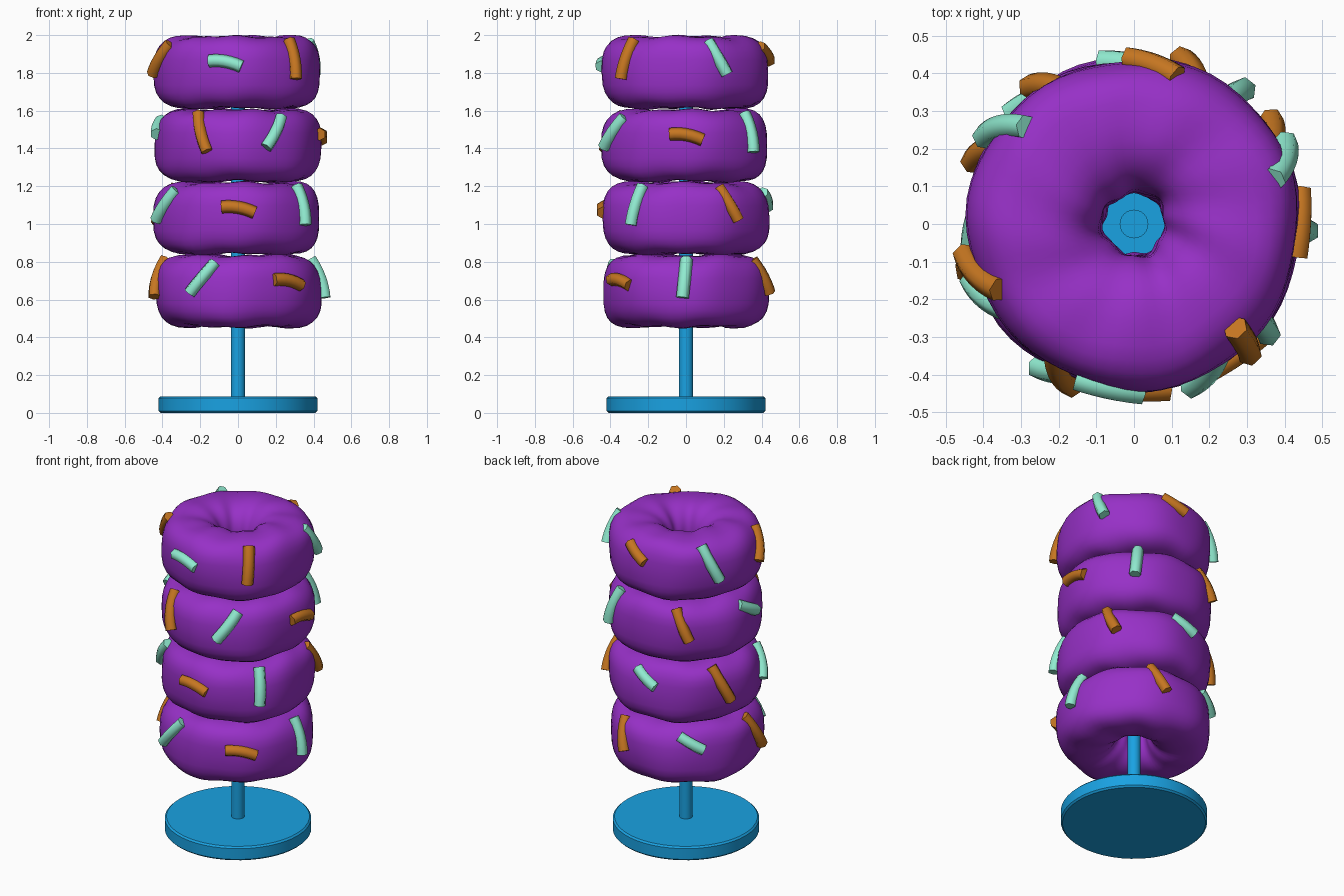
import bpy, bmesh, math
from mathutils import Vector

if "Cube" in bpy.data.objects:
    bpy.data.objects.remove(bpy.data.objects["Cube"])


def material(name, rgb):
    m = bpy.data.materials.new(name)
    m.diffuse_color = (*rgb, 1)
    m.use_nodes = True
    m.node_tree.nodes["Principled BSDF"].inputs["Base Color"].default_value = m.diffuse_color
    return m


BLUE = material("blue", (0.01, 0.36, 0.76))
PURPLE = material("purple", (0.31, 0.03, 0.57))
ORANGE = material("orange", (0.56, 0.18, 0.015))
MINT = material("mint", (0.28, 0.83, 0.63))


def finish(bm, name, mat, angle=40):
    bmesh.ops.recalc_face_normals(bm, faces=bm.faces)
    me = bpy.data.meshes.new(name)
    bm.to_mesh(me)
    bm.free()
    ob = bpy.data.objects.new(name, me)
    bpy.context.collection.objects.link(ob)
    me.materials.append(mat)
    bpy.ops.object.select_all(action='DESELECT')
    ob.select_set(True)
    bpy.context.view_layer.objects.active = ob
    bpy.ops.object.shade_smooth_by_angle(angle=math.radians(angle))
    return ob


def bridge(bm, a, b):
    n = len(a)
    for i in range(n):
        bm.faces.new((a[i], a[(i + 1) % n], b[(i + 1) % n], b[i]))


def lathe(name, profile, mat, sides=48):
    bm = bmesh.new()
    rings = [[bm.verts.new((r * math.cos(i * math.tau / sides),
                            r * math.sin(i * math.tau / sides), z))
              for i in range(sides)] for r, z in profile]
    for a, b in zip(rings, rings[1:]):
        bridge(bm, a, b)
    bm.faces.new(rings[0])
    bm.faces.new(rings[-1])
    return finish(bm, name, mat, 30)


def power(v, e):
    return math.copysign(abs(v) ** e, v)


def donut(name, zc, turn, major=60, minor=28):
    """Lumpy ring: boxy outside, rounder funnel inside."""
    bm = bmesh.new()
    rings = []
    for i in range(major):
        t = math.tau * i / major
        ring = []
        for j in range(minor):
            p = math.tau * j / minor
            c, s = math.cos(p), math.sin(p)
            e = 2 / 2.9 if c > 0 else 2 / 2.2
            r = 0.262 + 0.178 * power(c, e)
            h = 0.19 * power(s, 2 / 2.9 if c > 0 else 2 / 2.4)
            # soft dough lumps
            r += 0.006 * math.sin(3 * t + 2 * p) + 0.004 * math.sin(7 * t - p)
            h += s * (0.005 * math.sin(4 * t + 1.5 * s) + 0.004 * math.sin(9 * t + 2 * c))
            a = t + turn
            ring.append(bm.verts.new((r * math.cos(a), r * math.sin(a), zc + h)))
        rings.append(ring)
    for i in range(major):
        bridge(bm, rings[i], rings[(i + 1) % major])
    return finish(bm, name, PURPLE, 80)


def sprinkle(name, zc, angle, t0, t1, h0, h1, arch, mat, steps=6, sides=6):
    """Bent rod following the donut's outer wall."""
    pts = []
    for k in range(steps + 1):
        f = k / steps
        h = h0 + (h1 - h0) * f + arch * 4 * f * (1 - f)
        r = 0.46 - 0.097 * (h + 0.03) - 1.39 * (h + 0.03) ** 2
        a = angle + (t0 + (t1 - t0) * f) / 0.43
        pts.append(Vector((r * math.cos(a), r * math.sin(a), zc + h)))
    out = Vector((math.cos(angle), math.sin(angle), 0))
    bm = bmesh.new()
    rings = []
    for k, p in enumerate(pts):
        d = (pts[min(k + 1, steps)] - pts[max(k - 1, 0)]).normalized()
        u = d.cross(out).normalized()
        v = d.cross(u)
        rings.append([bm.verts.new(p + 0.034 * (u * math.cos(q) + v * math.sin(q)))
                      for q in (math.tau * i / sides for i in range(sides))])
    for a, b in zip(rings, rings[1:]):
        bridge(bm, a, b)
    bm.faces.new(rings[0])
    bm.faces.new(rings[-1])
    finish(bm, name, mat, 65)


# stand
lathe("base_disc", [(0.41, 0), (0.42, 0.01), (0.42, 0.078), (0.41, 0.088)], BLUE)
lathe("pole", [(0.038, 0.08), (0.038, 1.7)], BLUE, 24)

# sprinkle pattern: angle, tangential start/end, height start/end, arch
PATTERN = [
    (0, -0.085, 0.085, 0.06, 0.03, 0.013),
    (52, 0.01, -0.01, 0.17, -0.035, 0),
    (122, -0.04, 0.04, 0.163, -0.01, 0),
    (182, -0.07, 0.07, 0.135, 0.06, 0),
    (243, -0.045, 0.045, 0.17, -0.03, 0),
    (297, 0.06, -0.06, 0.15, -0.01, 0),
]

# stack of donuts: centre height, turn, colour order
STACK = [(0.645, -53, 0), (1.03, -90, 0), (1.415, 0, 0), (1.803, -99, 1)]
for n, (zc, turn, swap) in enumerate(STACK, 1):
    donut(f"donut_{n}", zc, math.radians(turn))
    for k, (ang, *shape) in enumerate(PATTERN):
        mat = (ORANGE, MINT)[(k + swap) % 2]
        sprinkle(f"sprinkle_{n}_{k + 1}", zc, math.radians(turn + ang), *shape, mat)
